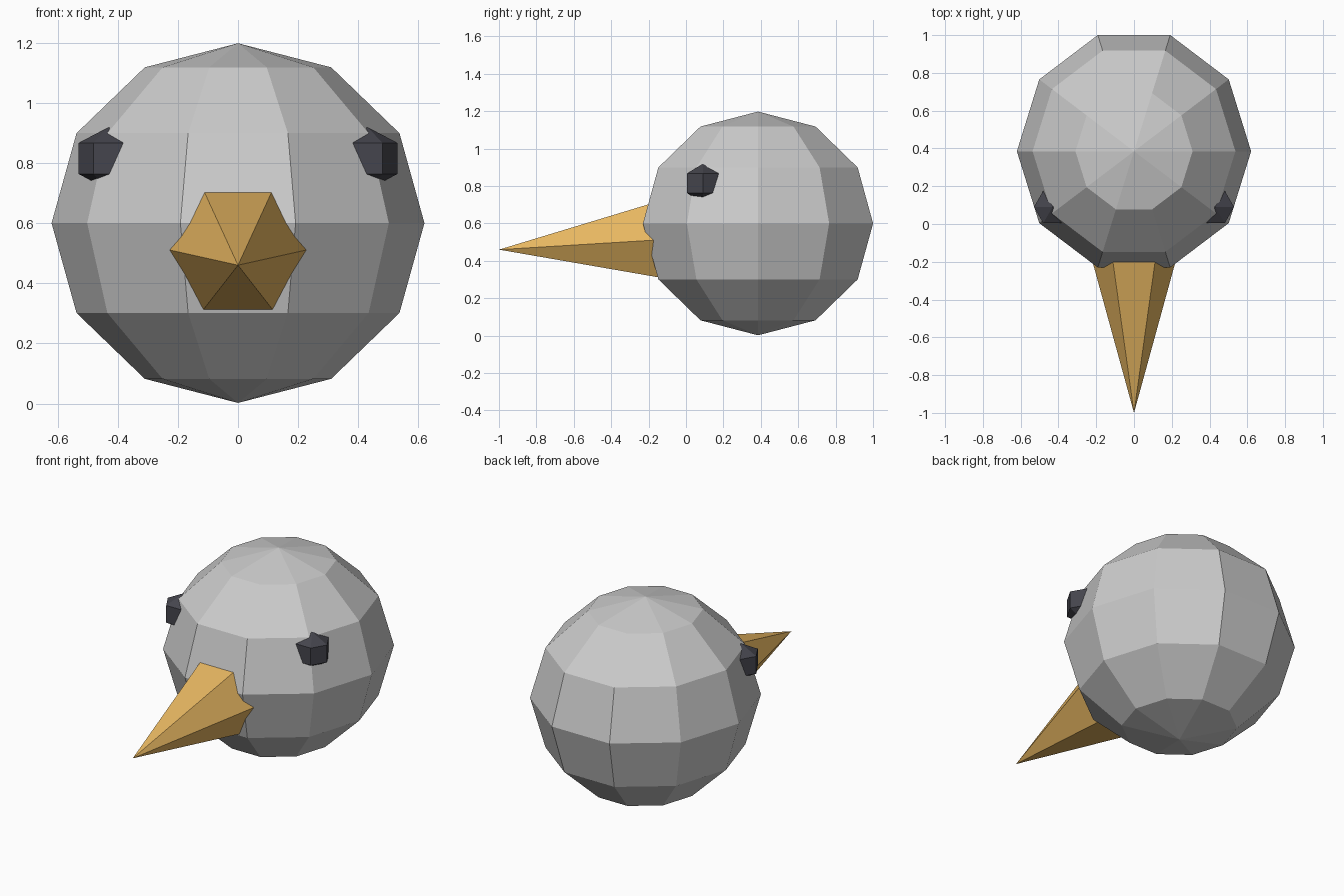
import bpy, bmesh
from math import radians
from mathutils import Matrix

if "Cube" in bpy.data.objects:
    bpy.data.objects.remove(bpy.data.objects["Cube"])


def make_material(name, color):
    mat = bpy.data.materials.new(name)
    mat.diffuse_color = color
    mat.use_nodes = True
    mat.node_tree.nodes["Principled BSDF"].inputs["Base Color"].default_value = mat.diffuse_color
    return mat


def add_object(name, bm, mat=None):
    mesh = bpy.data.meshes.new(name)
    bm.to_mesh(mesh)
    bm.free()
    obj = bpy.data.objects.new(name, mesh)
    bpy.context.collection.objects.link(obj)
    if mat:
        mesh.materials.append(mat)
    return obj


def ellipsoid(name, center, radii, segments, rings, mat=None):
    # Low-poly sphere turned so that one vertex column lies on the x axis
    bm = bmesh.new()
    turn = Matrix.Rotation(radians(90), 4, 'Z')
    bmesh.ops.create_uvsphere(bm, u_segments=segments, v_segments=rings,
                              radius=1, matrix=turn)
    bmesh.ops.scale(bm, vec=radii, verts=bm.verts)
    bmesh.ops.translate(bm, vec=center, verts=bm.verts)
    return add_object(name, bm, mat)


orange = make_material("beak_orange", (0.8, 0.47, 0.12, 1))
black = make_material("eye_black", (0.06, 0.06, 0.075, 1))

# Head
ellipsoid("head", (0, 0.385, 0.6), (0.62, 0.647, 0.598), 10, 6)

# Eyes, partly sunk into the head
for side, label in ((-1, "left"), (1, "right")):
    ellipsoid("eye_" + label, (side * 0.431, 0.09, 0.815),
              (0.114, 0.114, 0.104), 6, 3, black)

# Beak: six-sided cone, tip forward and slightly down, base inside the head
length = 1.0
placement = (Matrix.Translation((0, -1.0, 0.46))
             @ Matrix.Rotation(radians(93.5), 4, 'X')
             @ Matrix.Rotation(radians(90), 4, 'Z')
             @ Matrix.Translation((0, 0, -length / 2)))
bm = bmesh.new()
bmesh.ops.create_cone(bm, cap_ends=True, segments=6, radius1=0.274 * length,
                      radius2=0, depth=length, matrix=placement)
bmesh.ops.remove_doubles(bm, verts=bm.verts, dist=0.0001)
add_object("beak", bm, orange)
